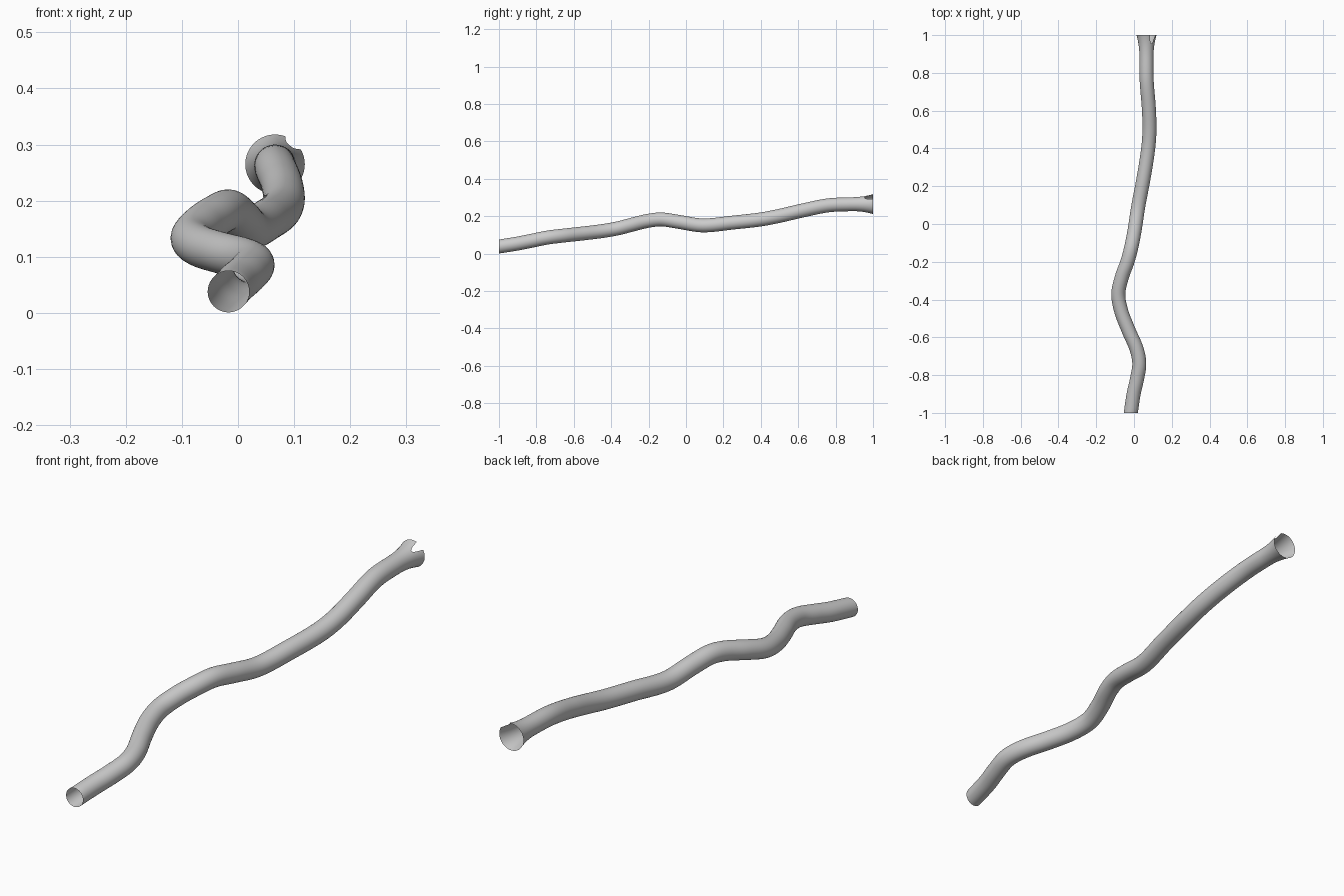
import bpy, bmesh, math
from mathutils import Vector

if "Cube" in bpy.data.objects:
    bpy.data.objects.remove(bpy.data.objects["Cube"])

# Centre line of the tube: (y, x, z)
PATH = [(-1.0, -0.017, 0.038), (-0.9, -0.002, 0.054), (-0.82, 0.016, 0.07),
        (-0.74, 0.028, 0.086), (-0.66, 0.013, 0.096), (-0.56, -0.03, 0.107),
        (-0.46, -0.068, 0.119), (-0.37, -0.083, 0.134), (-0.28, -0.064, 0.157),
        (-0.2, -0.035, 0.176), (-0.13, -0.016, 0.183), (-0.04, 0.002, 0.170),
        (0.09, 0.022, 0.151), (0.25, 0.052, 0.166), (0.4, 0.075, 0.183),
        (0.5, 0.082, 0.202), (0.62, 0.078, 0.230), (0.76, 0.067, 0.258),
        (0.88, 0.066, 0.264), (1.0, 0.066, 0.265)]
RADIUS, RIM, FLARE_Y, SIDES = 0.037, 0.053, 0.88, 72


def slope(i):
    a, b = PATH[max(i - 1, 0)], PATH[min(i + 1, len(PATH) - 1)]
    return [(b[k] - a[k]) / (b[0] - a[0]) for k in (1, 2)]


def centre(y):
    i = max(j for j in range(len(PATH) - 1) if PATH[j][0] <= y + 1e-9)
    p, q, m, n = PATH[i], PATH[i + 1], slope(i), slope(i + 1)
    h = q[0] - p[0]
    t = (y - p[0]) / h
    out = []
    for k in (0, 1):
        out.append((2*t**3 - 3*t*t + 1) * p[k+1] + (t**3 - 2*t*t + t) * h * m[k]
                   + (3*t*t - 2*t**3) * q[k+1] + (t**3 - t*t) * h * n[k])
    return Vector((out[0], y, out[1]))


def tangent(y):
    if y <= -0.999 or y >= FLARE_Y:
        return Vector((0, 1, 0))      # square-cut ends
    return (centre(min(y + 0.005, 1)) - centre(max(y - 0.005, -1))).normalized()


def radius(y):
    t = max(0, (y - FLARE_Y) / (1 - FLARE_Y))
    return RADIUS + (RIM - RADIUS) * t ** 2.2


def rim_y(a):
    # rounded bite out of the flared rim
    d = (math.degrees(a) - 51) / 18
    return 1 - 0.045 * math.sqrt(max(0, 1 - d * d))


def point(y, a):
    t = tangent(y)
    side = t.cross(Vector((0, 0, 1))).normalized()
    up = side.cross(t)
    return centre(y) + radius(y) * (math.cos(a) * side + math.sin(a) * up)


# Open tube with flared, notched far end
bm = bmesh.new()
angles = [2 * math.pi * i / SIDES for i in range(SIDES)]
body = [-1 + (FLARE_Y + 1) * i / 120 for i in range(120)]
rings = [[bm.verts.new(point(y, a)) for a in angles] for y in body]
for i in range(13):
    rings.append([bm.verts.new(point(FLARE_Y + (rim_y(a) - FLARE_Y) * i / 12, a))
                  for a in angles])
for r, s in zip(rings, rings[1:]):
    for i in range(SIDES):
        j = (i + 1) % SIDES
        bm.faces.new((r[i], r[j], s[j], s[i]))
bmesh.ops.recalc_face_normals(bm, faces=bm.faces)
mesh = bpy.data.meshes.new("winding_tube")
bm.to_mesh(mesh)
bm.free()
mesh.shade_smooth()
tube = bpy.data.objects.new("winding_tube", mesh)
bpy.context.collection.objects.link(tube)
